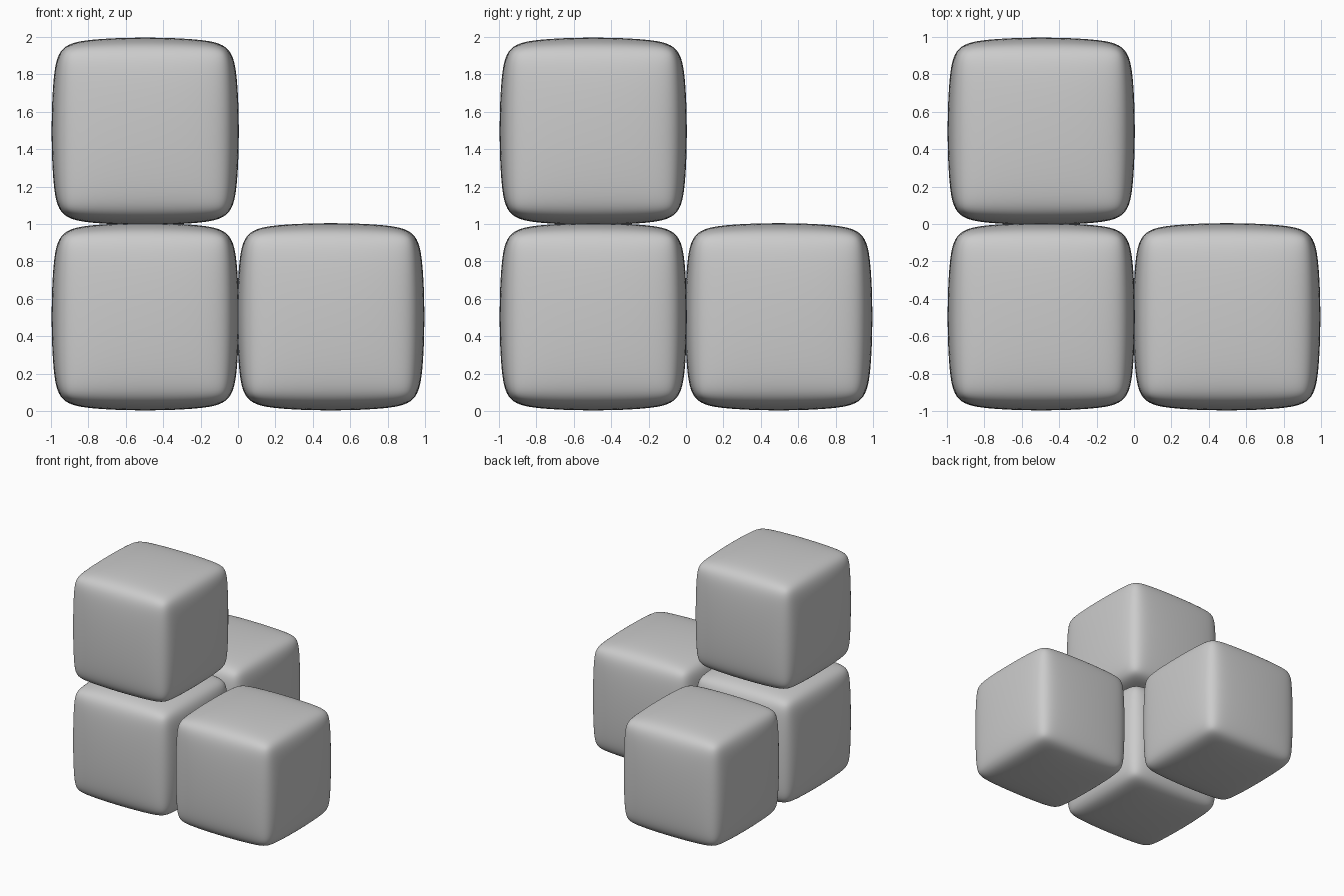
import bpy

if "Cube" in bpy.data.objects:
    bpy.data.objects.remove(bpy.data.objects["Cube"])

SIZE = 1.008    # finished width of one soft cube
PITCH = 0.992   # spacing between cube centres


def soft_cube(name, ix, iy, iz):
    # Bevelled cube smoothed by subdivision gives slightly bulging faces
    bpy.ops.mesh.primitive_cube_add(size=SIZE * 1.0085)
    ob = bpy.context.object
    ob.name = name
    ob.location = ((ix - 0.5) * PITCH, (iy - 0.5) * PITCH, SIZE / 2 + iz * PITCH)
    bevel = ob.modifiers.new("edge_bevel", 'BEVEL')
    bevel.width = 0.1
    bevel.segments = 1
    sub = ob.modifiers.new("smooth", 'SUBSURF')
    sub.levels = sub.render_levels = 4
    bpy.ops.object.shade_smooth()
    return ob


# Corner cube with one neighbour along each axis
soft_cube("corner_cube", 0, 0, 0)
soft_cube("right_cube", 1, 0, 0)
soft_cube("back_cube", 0, 1, 0)
soft_cube("top_cube", 0, 0, 1)
